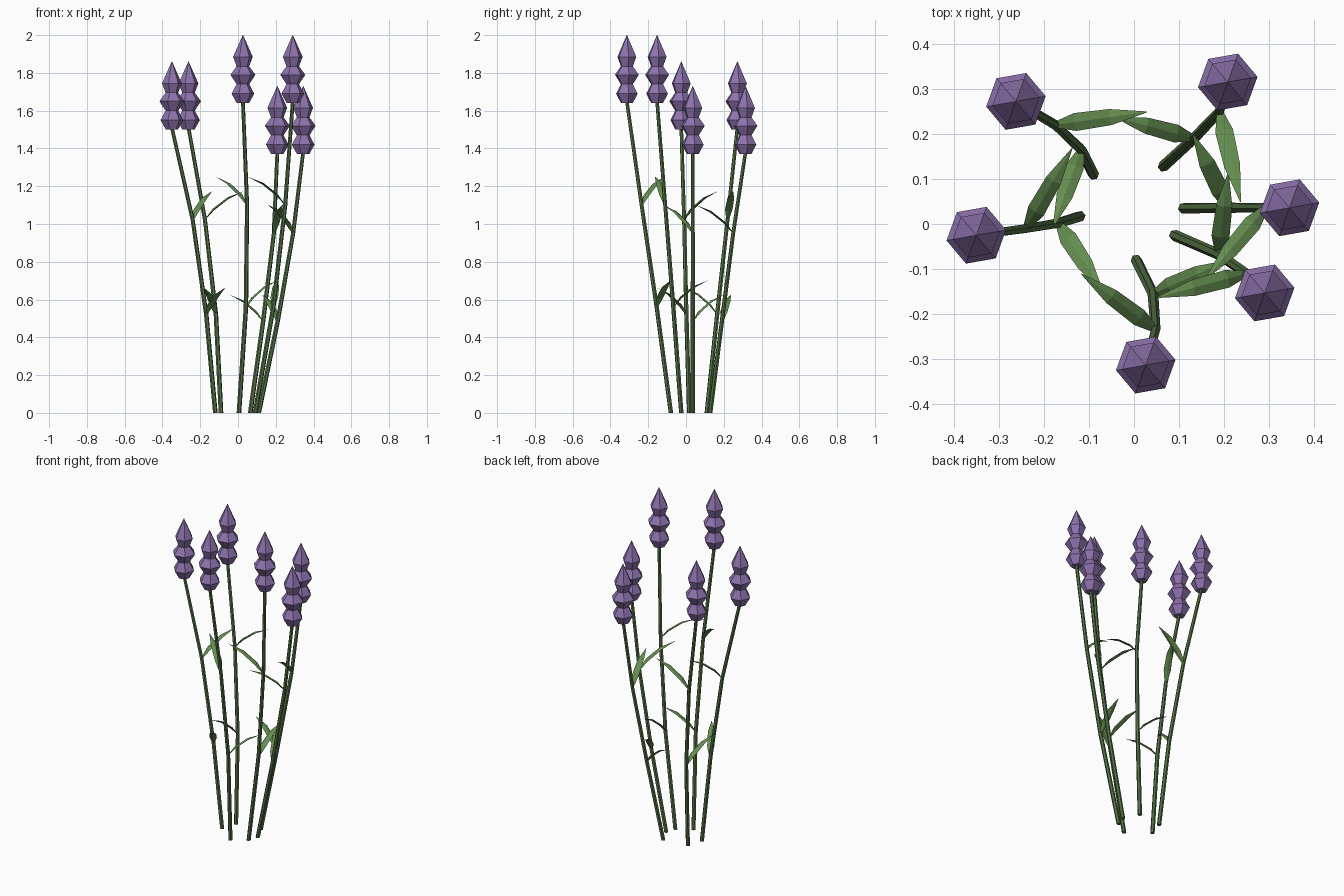
import bpy
from math import sin, cos, pi, radians
from mathutils import Vector

if "Cube" in bpy.data.objects:
    bpy.data.objects.remove(bpy.data.objects["Cube"])


def material(name, rgb):
    m = bpy.data.materials.new(name)
    m.diffuse_color = (*rgb, 1)
    m.use_nodes = True
    m.node_tree.nodes["Principled BSDF"].inputs["Base Color"].default_value = m.diffuse_color
    return m


STEM = material("stem_green", (0.09, 0.17, 0.06))
LEAF = material("leaf_green", (0.13, 0.27, 0.08))
PETAL = material("flower_purple", (0.27, 0.17, 0.42))


def skin(name, rings, mat):
    """Skin a list of equal-sized vertex rings and cap both ends."""
    n = len(rings[0])
    verts = [v for ring in rings for v in ring]
    faces = [(r * n + i, r * n + (i + 1) % n, (r + 1) * n + (i + 1) % n, (r + 1) * n + i)
             for r in range(len(rings) - 1) for i in range(n)]
    faces.append(tuple(reversed(range(n))))
    faces.append(tuple(range(len(verts) - n, len(verts))))
    mesh = bpy.data.meshes.new(name)
    mesh.from_pydata(verts, [], faces)
    mesh.materials.append(mat)
    obj = bpy.data.objects.new(name, mesh)
    bpy.context.collection.objects.link(obj)
    return obj


def hexagon(c, r, turn=radians(10)):
    return [Vector((c[0] + r * cos(turn + i * pi / 3), c[1] + r * sin(turn + i * pi / 3), c[2]))
            for i in range(6)]


# Flower head profile: radius, drop below the tip
HEAD = [(0.033, 0.36), (0.061, 0.31), (0.034, 0.26), (0.067, 0.21),
        (0.034, 0.165), (0.053, 0.115), (0.001, 0.0)]

# Leaf profile: fraction along, fraction of rise, half width
LEAF_PROFILE = [(0.0, 0.0, 0.007), (0.22, 0.36, 0.020), (0.60, 0.76, 0.018), (1.0, 1.0, 0.001)]


def leaf(name, base, angle, length, rise):
    out = Vector((cos(angle), sin(angle), 0))
    side = Vector((-sin(angle), cos(angle), 0))
    up = (Vector((0, 0, length)) - out * rise).normalized()
    rings = []
    for t, h, w in LEAF_PROFILE:
        c = base + out * t * length + Vector((0, 0, h * rise))
        thick = up * w * 0.28
        rings.append([c + side * w, c + thick, c - side * w, c - thick])
    skin(name, rings, LEAF)


# Per stem: tip height, four path points in plan, lower and upper leaf angles
STEMS = [
    (1.86, [(-0.09, 0.11), (-0.117, 0.165), (-0.175, 0.22), (-0.262, 0.272)], 250, 8),
    (1.73, [(0.065, 0.128), (0.133, 0.19), (0.19, 0.25), (0.208, 0.315)], 165, 283),
    (1.73, [(0.11, 0.035), (0.21, 0.036), (0.292, 0.036), (0.345, 0.036)], 116, 230),
    (2.00, [(0.09, -0.025), (0.187, -0.067), (0.25, -0.11), (0.29, -0.153)], 83, 195),
    (2.00, [(0.005, -0.08), (0.042, -0.155), (0.048, -0.235), (0.026, -0.313)], 24, 143),
    (1.86, [(-0.12, 0.017), (-0.168, 0.002), (-0.24, -0.01), (-0.35, -0.025)], 303, 60),
]

for k, (top, plan, low, high) in enumerate(STEMS, 1):
    s = top / 2
    # Bent stem
    heights = [0, 0.56 * s, 1.10 * s, top - 0.35]
    path = [Vector((x, y, z)) for (x, y), z in zip(plan, heights)]
    radii = (0.0125, 0.012, 0.011, 0.010)
    skin(f"stem_{k}", [hexagon(p, r) for p, r in zip(path, radii)], STEM)
    # Leaves at the two bends
    leaf(f"lower_leaf_{k}", path[1], radians(low), 0.182, 0.14)
    leaf(f"upper_leaf_{k}", path[2], radians(high), 0.206, 0.15)
    # Upright three-tier flower head
    x, y = plan[-1]
    skin(f"flower_head_{k}", [hexagon((x, y, top - d), r) for r, d in HEAD], PETAL)
